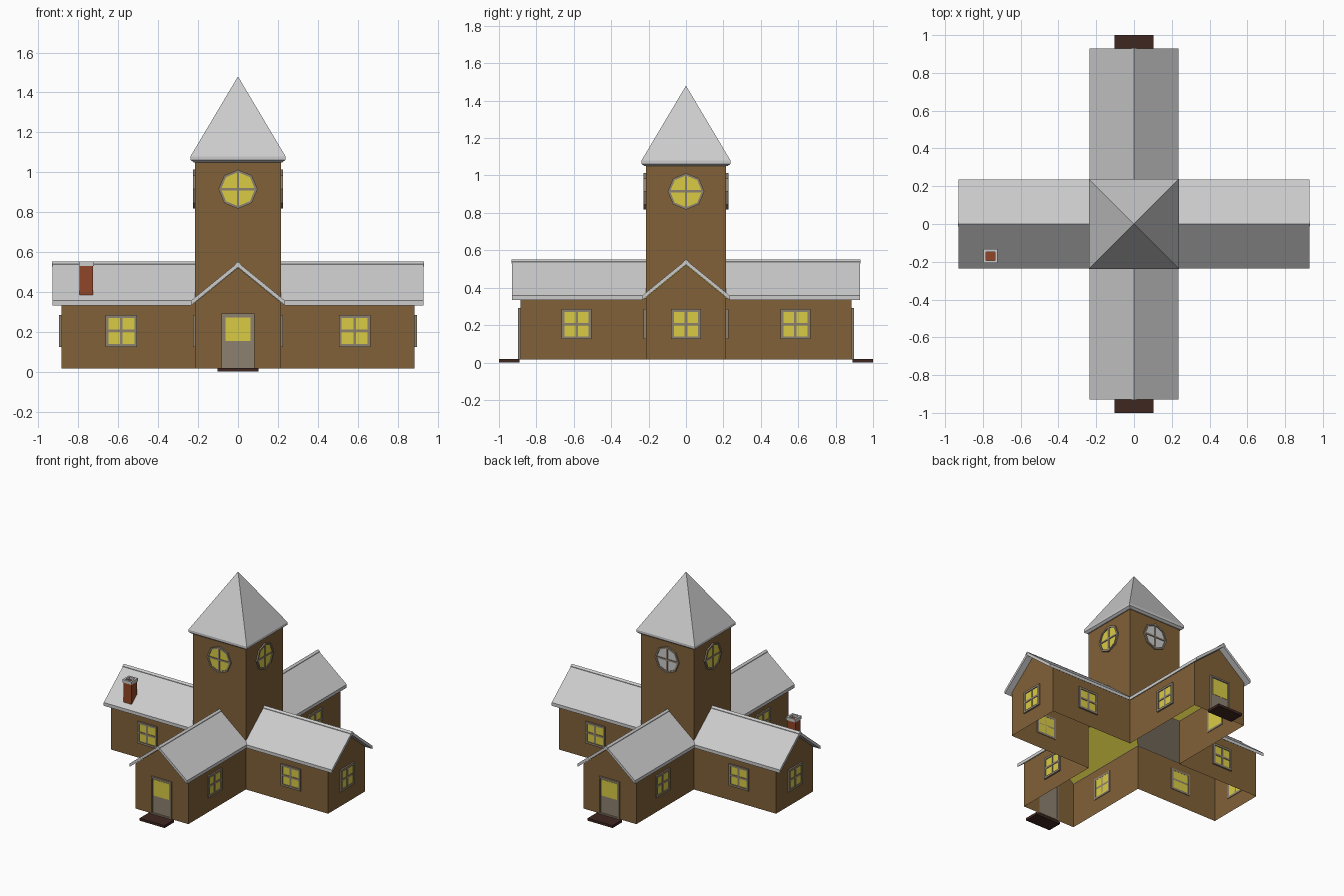
import bpy, bmesh
from math import pi, cos, sin
from mathutils import Matrix, Vector

if "Cube" in bpy.data.objects:
    bpy.data.objects.remove(bpy.data.objects["Cube"])

def material(name, *rgb):
    m = bpy.data.materials.new(name)
    m.diffuse_color = (*rgb, 1)
    m.use_nodes = True
    m.node_tree.nodes["Principled BSDF"].inputs["Base Color"].default_value = m.diffuse_color
    return m

BROWN = material("brown_wall", 0.22, 0.12, 0.04)
CREAM = material("cream_trim", 0.55, 0.47, 0.31)
YELLOW = material("yellow_glass", 0.70, 0.60, 0.06)
TAUPE = material("taupe_wood", 0.27, 0.22, 0.16)
RED = material("red_brick", 0.28, 0.06, 0.02)
DARK = material("dark_wood", 0.05, 0.02, 0.015)

T = lambda x, y, z: Matrix.Translation((x, y, z))
RZ = lambda a: Matrix.Rotation(a, 4, 'Z')

def finish(name, bm, M, *mats):
    me = bpy.data.meshes.new(name)
    bm.to_mesh(me)
    bm.free()
    for m in mats:
        if m:
            me.materials.append(m)
    ob = bpy.data.objects.new(name, me)
    ob.matrix_world = M
    bpy.context.collection.objects.link(ob)

def boxes(name, M, mat, *ranges):
    """Several boxes in one object, each given as x0, x1, y0, y1, z0, z1."""
    bm = bmesh.new()
    for x0, x1, y0, y1, z0, z1 in ranges:
        m = T((x0+x1)/2, (y0+y1)/2, (z0+z1)/2) @ Matrix.Diagonal((x1-x0, y1-y0, z1-z0, 1))
        bmesh.ops.create_cube(bm, size=1, matrix=m)
    finish(name, bm, M, mat)

def rim(w, z0, z1, t, y0, y1):
    """Four bars of a rectangular frame."""
    return [(-w, -w+t, y0, y1, z0, z1), (w-t, w, y0, y1, z0, z1),
            (-w+t, w-t, y0, y1, z0, z0+t), (-w+t, w-t, y0, y1, z1-t, z1)]

def wall(name, M, outline):
    """Brown panel facing local -y with a raised cream border."""
    bm = bmesh.new()
    f = bm.faces.new([bm.verts.new((x, 0, z)) for x, z in outline])
    ring = bmesh.ops.inset_individual(bm, faces=[f], thickness=0.018, depth=-0.004)
    for r in ring["faces"]:
        r.material_index = 1
    f.material_index = 0
    finish(name, bm, M, BROWN, CREAM)

def window(name, M):
    bars = rim(0.08, -0.08, 0.08, 0.015, -0.011, 0.004)
    bars += [(-0.007, 0.007, -0.009, 0.003, -0.066, 0.066), (-0.066, 0.066, -0.009, 0.003, -0.007, 0.007)]
    boxes(name + "_frame", M, TAUPE, *bars)
    boxes(name + "_pane", M, YELLOW, (-0.07, 0.07, -0.005, 0.003, -0.07, 0.07))

def round_window(name, M, glass):
    R, r = 0.098, 0.085
    pt = lambda i, rad, y: (rad*cos(i*pi/4), y, rad*sin(i*pi/4))
    bm = bmesh.new()
    rows = [[bm.verts.new(pt(i, rad, y)) for i in range(8)]
            for rad, y in ((R, 0.004), (R, -0.011), (r, -0.011), (r, 0.004))]
    for k in range(4):
        for i in range(8):
            j, n = (i+1) % 8, (k+1) % 4
            bm.faces.new((rows[k][i], rows[k][j], rows[n][j], rows[n][i]))
    bmesh.ops.recalc_face_normals(bm, faces=bm.faces)
    finish(name + "_frame", bm, M, TAUPE)
    bm = bmesh.new()
    bm.faces.new([bm.verts.new(pt(i, 0.09, -0.004)) for i in range(8)])
    finish(name + "_pane", bm, M, glass)
    boxes(name + "_bars", M, TAUPE, (-0.006, 0.006, -0.009, 0.002, -r, r),
          (-r, r, -0.009, 0.002, -0.006, 0.006))

SLOPE, RIDGE = 0.813, 0.548

def roof(name, M, w, end, ridge, thick, mat=None):
    """Gabled slab along -y, mitred at the crossing."""
    bm = bmesh.new()
    e = ridge - SLOPE*w
    c, d = bm.verts.new((0, 0, ridge)), bm.verts.new((0, -end, ridge))
    for s in (1, -1):
        a, b = bm.verts.new((s*w, -end, e)), bm.verts.new((s*w, -w, e))
        bm.faces.new((a, b, c, d) if s > 0 else (d, c, b, a))
    out = bmesh.ops.extrude_face_region(bm, geom=bm.faces[:], use_keep_orig=True)
    vs = [g for g in out["geom"] if isinstance(g, bmesh.types.BMVert)]
    bmesh.ops.translate(bm, verts=vs, vec=(0, 0, -thick))
    bmesh.ops.recalc_face_normals(bm, faces=bm.faces)
    finish(name, bm, M, mat)

W, END, BASE, EAVE = 0.215, 0.885, 0.015, 0.346
half = (END - W)/2
for k, side in enumerate(("front", "right", "back", "left")):
    M = RZ(k*pi/2)
    # wing walls
    wall(side + "_gable_wall", M @ T(0, -END, 0),
         [(-W, BASE), (W, BASE), (W, EAVE), (0, 0.522), (-W, EAVE)])
    for s, tag in ((1, "_a"), (-1, "_b")):
        turn = RZ(s*pi/2)
        wall(side + "_side_wall" + tag, M @ T(s*W, -(W+END)/2, 0) @ turn,
             [(-half, BASE), (half, BASE), (half, EAVE), (-half, EAVE)])
        window(side + "_side_window" + tag, M @ T(s*W, -0.585, 0.205) @ turn)
    # wing roof, ridge cap and inner ceiling
    roof(side + "_roof", M, 0.235, 0.93, RIDGE, 0.024)
    roof(side + "_ridge_cap", M, 0.014, 0.932, RIDGE + 0.004, 0.012)
    roof(side + "_ceiling", M, 0.212, 0.88, RIDGE - 0.026, 0.003,
         YELLOW if k in (0, 2) else TAUPE)
    # door and step on front and back, window on the other gables
    D = M @ T(0, -END, 0)
    if k % 2 == 0:
        boxes(side + "_door_frame", D, TAUPE, *rim(0.083, 0.016, 0.292, 0.012, -0.012, 0.004))
        boxes(side + "_door", D, TAUPE, (-0.072, 0.072, -0.006, 0.003, 0.02, 0.285))
        boxes(side + "_door_pane", D, YELLOW, (-0.062, 0.062, -0.008, 0.0, 0.155, 0.273))
        boxes(side + "_step", M, DARK, (-0.102, 0.102, -1.0, -0.89, 0, 0.018))
    else:
        window(side + "_gable_window", D @ T(0, 0, 0.205))
    # tower wall, notched over the wing roof
    wall(side + "_tower_wall", M @ T(0, -W, 0),
         [(-W, 0.355), (0, 0.53), (W, 0.355), (W, 1.055), (-W, 1.055)])
    round_window(side + "_round_window", M @ T(0, -W, 0.915), None if k == 2 else YELLOW)

# tower roof: four-sided spire with a chamfered eave
bm = bmesh.new()
rings = [[bm.verts.new((sx*r, sy*r, z)) for sx, sy in ((-1, -1), (1, -1), (1, 1), (-1, 1))]
         for r, z in ((0.222, 1.05), (0.238, 1.062), (0.238, 1.08))]
tip = bm.verts.new((0, 0, 1.48))
bm.faces.new(rings[0][::-1])
for i in range(4):
    j = (i+1) % 4
    for lo, hi in zip(rings, rings[1:]):
        bm.faces.new((lo[i], lo[j], hi[j], hi[i]))
    bm.faces.new((rings[2][i], rings[2][j], tip))
finish("tower_roof", bm, Matrix(), None)

# chimney with a hollow grey cap
C = T(-0.76, -0.17, 0)
boxes("chimney", C, RED, (-0.034, 0.034, -0.032, 0.032, 0.375, 0.535))
c = 0.037
boxes("chimney_cap", C, None, (-c, c, -c, -c+0.014, 0.53, 0.552), (-c, c, c-0.014, c, 0.53, 0.552),
      (-c, -c+0.014, -c+0.014, c-0.014, 0.53, 0.552), (c-0.014, c, -c+0.014, c-0.014, 0.53, 0.552))
